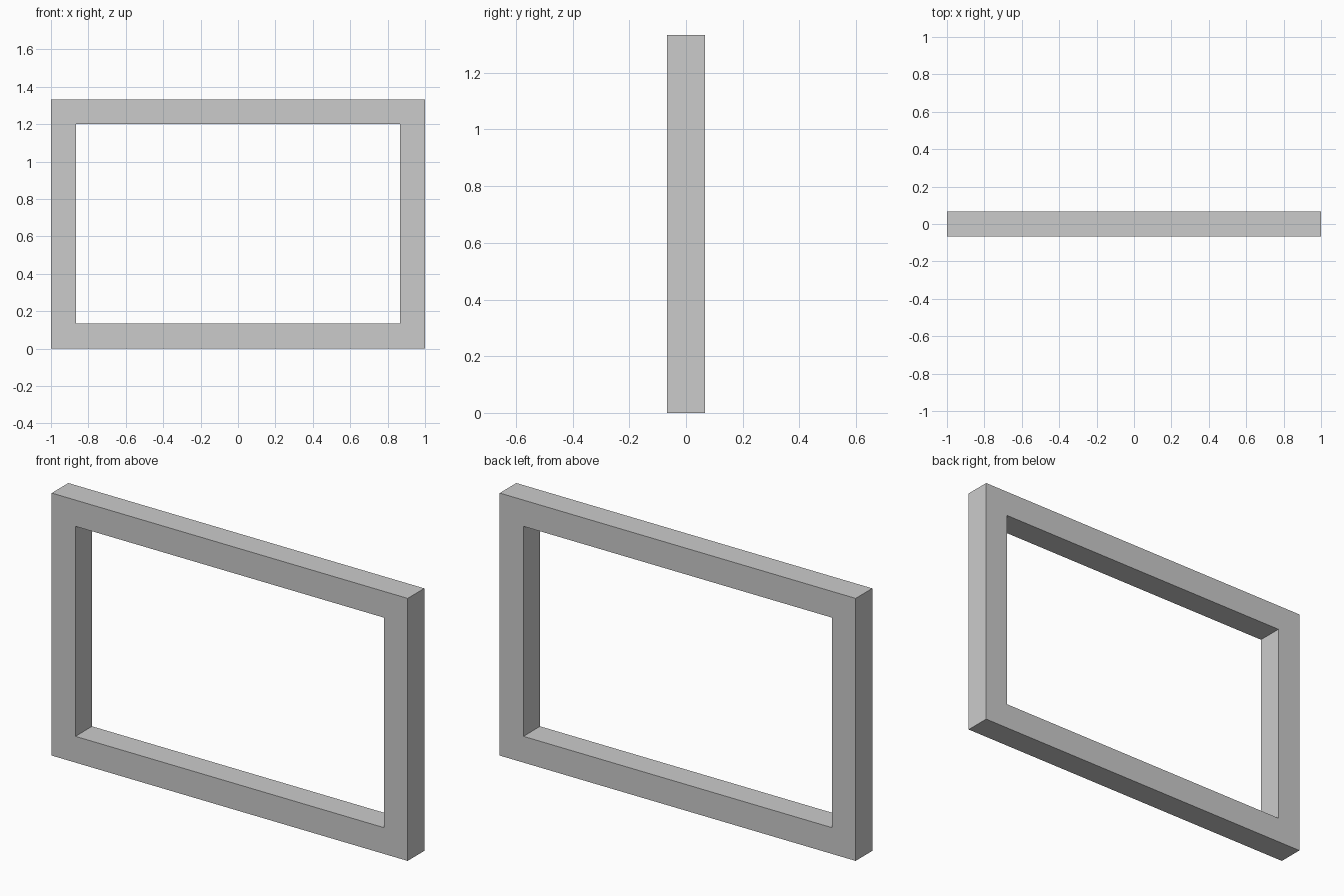
import bpy
import bmesh

if "Cube" in bpy.data.objects:
    bpy.data.objects.remove(bpy.data.objects["Cube"])

WIDTH, HEIGHT, BAR = 2.0, 4 / 3, 2 / 15
DEPTH = BAR


def rectangle(bm, inset):
    """Corner vertices of the frame outline, moved inwards by inset."""
    x, low, high = WIDTH / 2 - inset, inset, HEIGHT - inset
    return [bm.verts.new((px, -DEPTH / 2, pz))
            for px, pz in ((-x, low), (x, low), (x, high), (-x, high))]


bm = bmesh.new()

# Front face ring with mitred corners
outer = rectangle(bm, 0)
inner = rectangle(bm, BAR)
for i in range(4):
    j = (i + 1) % 4
    bm.faces.new((outer[i], outer[j], inner[j], inner[i]))

# Extrude the ring to the back, keeping the front faces
result = bmesh.ops.extrude_face_region(bm, geom=bm.faces[:], use_keep_orig=True)
back = [g for g in result["geom"] if isinstance(g, bmesh.types.BMVert)]
bmesh.ops.translate(bm, verts=back, vec=(0, DEPTH, 0))
bmesh.ops.recalc_face_normals(bm, faces=bm.faces[:])

mesh = bpy.data.meshes.new("rectangular_frame")
bm.to_mesh(mesh)
bm.free()
frame = bpy.data.objects.new("rectangular_frame", mesh)
bpy.context.collection.objects.link(frame)
